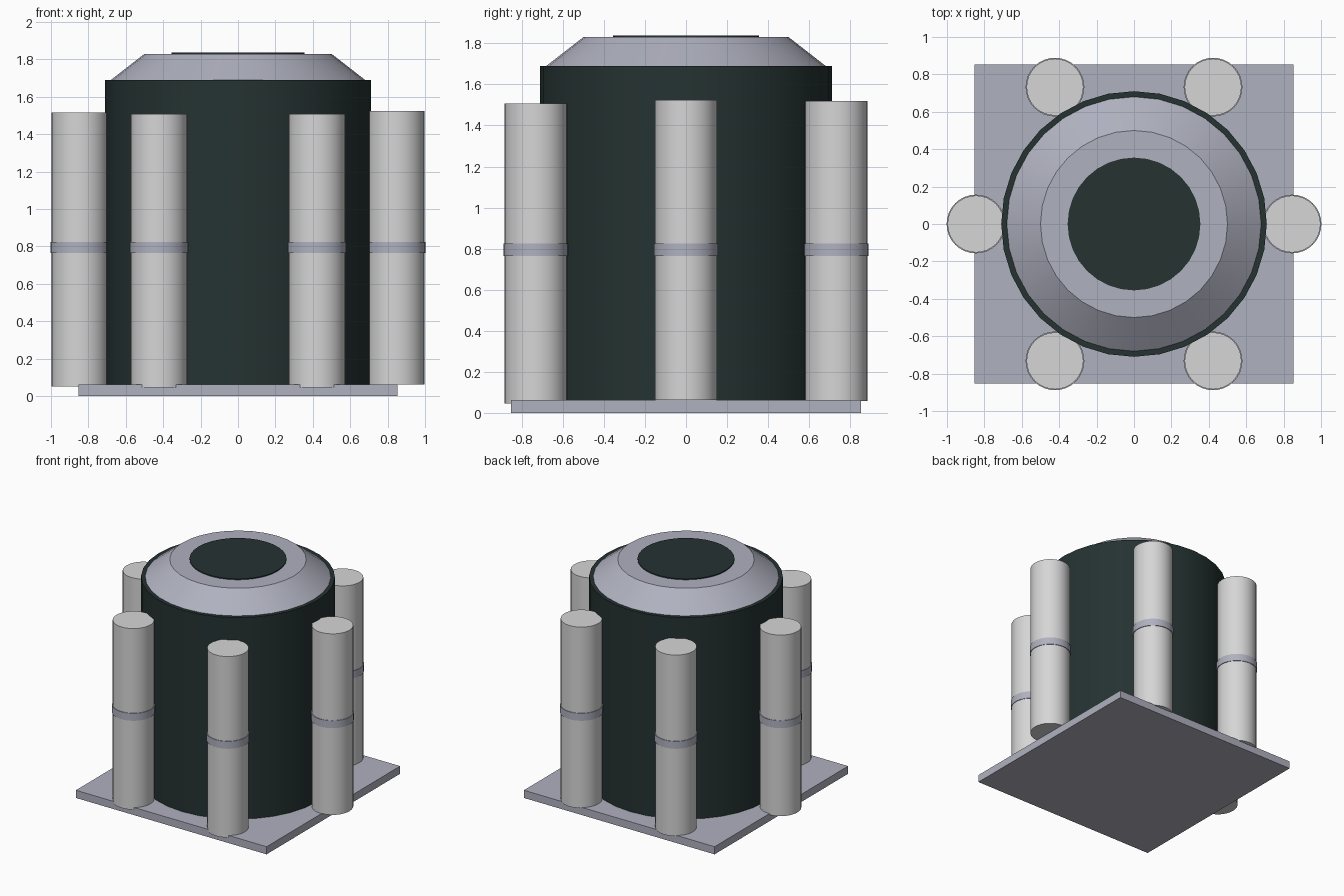
import bpy
from math import cos, sin, radians

cube = bpy.data.objects.get("Cube")
if cube:
    bpy.data.objects.remove(cube, do_unlink=True)


def material(name, rgb):
    mat = bpy.data.materials.new(name)
    mat.use_nodes = True
    colour = (*rgb, 1.0)
    mat.diffuse_color = colour
    mat.node_tree.nodes["Principled BSDF"].inputs["Base Color"].default_value = colour
    return mat


dark = material("dark green black", (0.018, 0.032, 0.031))
steel = material("blue grey steel", (0.43, 0.44, 0.52))
light = material("light grey", (0.67, 0.67, 0.67))


def drum(name, mat, radius, bottom, top, x=0, y=0, top_radius=None, sides=32):
    """Upright cylinder, or a cone frustum when top_radius is given."""
    bpy.ops.mesh.primitive_cone_add(
        vertices=sides, radius1=radius,
        radius2=radius if top_radius is None else top_radius,
        depth=top - bottom, location=(x, y, (bottom + top) / 2))
    obj = bpy.context.object
    obj.name = name
    obj.data.materials.append(mat)
    bpy.ops.object.shade_smooth_by_angle(angle=radians(30))
    return obj


# Square base plate
bpy.ops.mesh.primitive_cube_add(size=1, location=(0, 0, 0.031))
base = bpy.context.object
base.name = "base_plate"
base.scale = (1.705, 1.705, 0.062)
base.data.materials.append(steel)

# Central tank, sloping lid and top disc
drum("tank_body", dark, 0.71, 0.04, 1.69)
drum("tank_lid", steel, 0.68, 1.69, 1.83, top_radius=0.5)
drum("lid_disc", dark, 0.355, 1.825, 1.838)

# Ring of six pipes, each at a slightly different height, with a clamp band
tops = (1.525, 1.52, 1.52, 1.515, 1.508, 1.508)
for i, top in enumerate(tops):
    angle = radians(60 * i)
    x, y = 0.845 * cos(angle), 0.845 * sin(angle)
    drum(f"pipe_{i + 1}", light, 0.152, top - 1.463, top, x, y)
    drum(f"pipe_band_{i + 1}", steel, 0.157, 0.765, 0.825, x, y)
